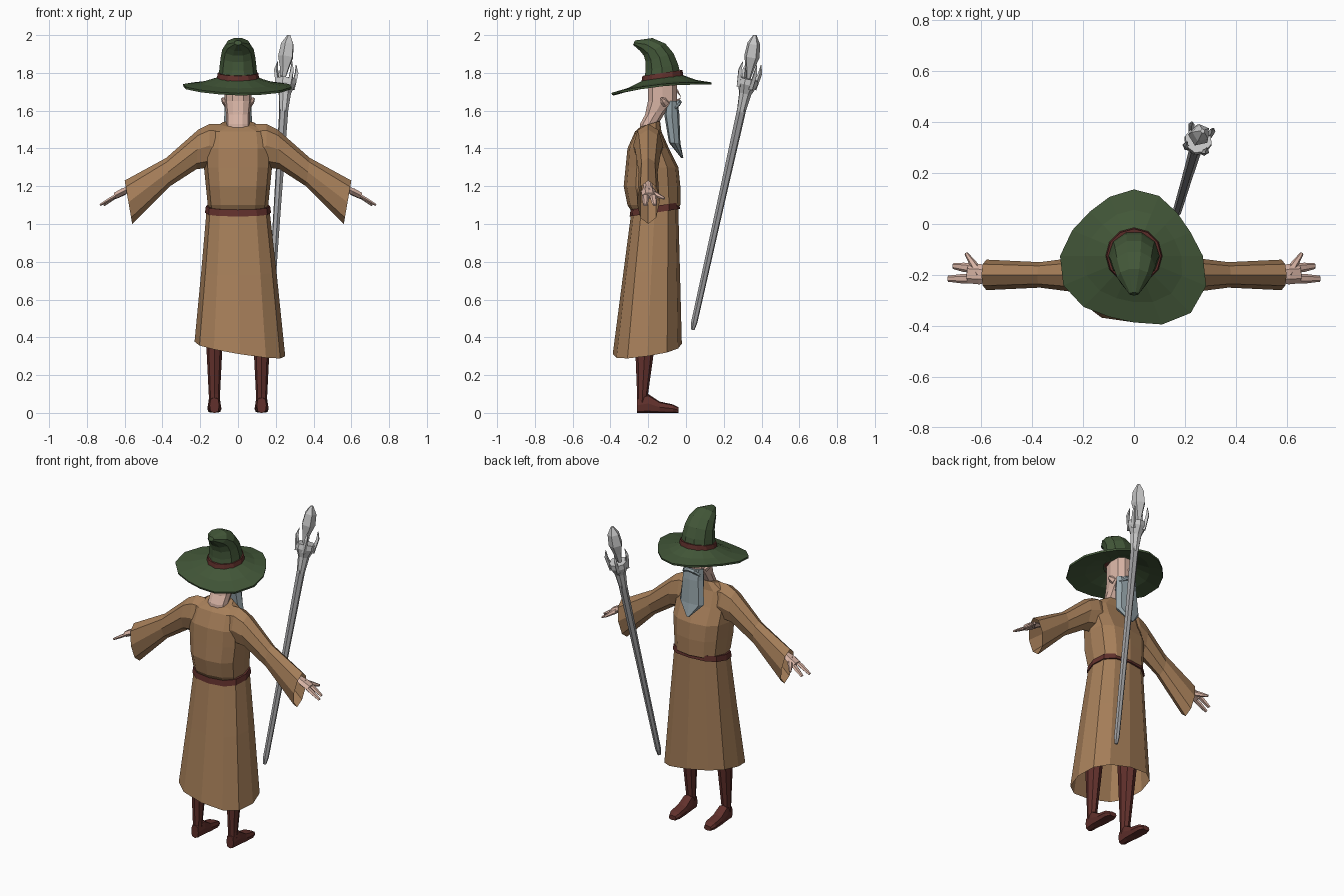
import bpy, bmesh
from math import sin, cos, pi, copysign
from mathutils import Vector

cube = bpy.data.objects.get("Cube")
if cube:
    bpy.data.objects.remove(cube)


def material(name, *rgb):
    mat = bpy.data.materials.new(name)
    mat.use_nodes = True
    mat.diffuse_color = (*rgb, 1)
    shader = mat.node_tree.nodes["Principled BSDF"]
    shader.inputs["Base Color"].default_value = (*rgb, 1)
    shader.inputs["Roughness"].default_value = .9
    return mat


BROWN = material("robe brown", .38, .21, .1)
GREEN = material("hat green", .055, .095, .04)
LEATHER = material("leather red", .12, .03, .025)
SKIN = material("skin", .68, .45, .37)
BEARD = material("beard grey", .31, .38, .41)
STAFF = material("staff grey", .36, .36, .37)
PALE = material("crystal pale grey", .58, .58, .58)


def ring(centre, across, along, sides=8, power=1):
    """Closed section spanned by two vectors; a power below one squares it."""
    centre, across, along = Vector(centre), Vector(across), Vector(along)
    points = []
    for i in range(sides):
        c, s = cos(2 * pi * i / sides), sin(2 * pi * i / sides)
        c, s = copysign(abs(c) ** power, c), copysign(abs(s) ** power, s)
        points.append(centre + across * c + along * s)
    return points


def level(z, y, width, depth, tilt=0, sides=12, power=.8, x=0):
    """Nearly horizontal section; a positive tilt raises its +y edge."""
    along = Vector((0, cos(tilt), sin(tilt))) * depth
    return ring((x, y, z), (width, 0, 0), along, sides, power)


def loft(name, rings, mat, start=True, end=True):
    """Skin equal-sized rings into a flat-shaded object."""
    bm = bmesh.new()
    rows = [[bm.verts.new(point) for point in section] for section in rings]
    for low, high in zip(rows, rows[1:]):
        for i in range(len(low)):
            bm.faces.new((low[i - 1], low[i], high[i], high[i - 1]))
    if start:
        bm.faces.new(rows[0])
    if end:
        bm.faces.new(rows[-1])
    bmesh.ops.recalc_face_normals(bm, faces=bm.faces)
    mesh = bpy.data.meshes.new(name)
    bm.to_mesh(mesh)
    bm.free()
    mesh.materials.append(mat)
    thing = bpy.data.objects.new(name, mesh)
    bpy.context.collection.objects.link(thing)
    return thing


def tube(name, points, radii, mat, sides=6, flat=1):
    """Tube through points; flat squashes its thickness."""
    points = [Vector(point) for point in points]
    ends = zip(points[:1] + points[:-1], points[1:] + points[-1:])
    rings = []
    for point, radius, (before, after) in zip(points, radii, ends):
        heading = (after - before).normalized()
        across = heading.cross(Vector((0, 0, 1))).normalized()
        up = across.cross(heading)
        rings.append(ring(point, across * radius, up * radius * flat, sides))
    return loft(name, rings, mat)


def band(name, z, y, width, depth, height, power):
    """Raised strap around the body or the hat."""
    corners = ((z, .02), (z, 0), (z + height, .005), (z + height, .025))
    loft(name, [level(h, y, width - inset, depth - inset, .15, power=power)
                for h, inset in corners], LEATHER)


# Robe torso, bloused over the belt
loft("robe_torso", [level(*row) for row in (
    (1.07, -.17, .15, .12), (1.1, -.17, .16, .14), (1.2, -.18, .17, .15),
    (1.3, -.18, .18, .14), (1.4, -.2, .18, .11), (1.49, -.2, .17, .07),
    (1.53, -.19, .09, .055, .3))], BROWN)

# Open skirt, flaring evenly to a lopsided hem
skirt = [level(1.09 - .75 * t, -.165 - .04 * t, .165 + .075 * t, .125 + .06 * t,
               .15, x=.01 * t) for t in (0, .45, 1)]
for point in skirt[-1]:
    point.z -= .16 * point.x
loft("robe_skirt", skirt, BROWN, end=False)
band("belt", 1.06, -.165, .175, .135, .035, .8)

for side, s in (("left", 1), ("right", -1)):
    # Draped sleeve: x and z of the top and bottom edges, and half depth
    sections = []
    for top_x, top_z, low_x, low_z, depth in (
            (.09, 1.53, .09, 1.25, .07), (.15, 1.53, .15, 1.3, .08),
            (.21, 1.5, .22, 1.29, .07), (.38, 1.35, .36, 1.2, .05),
            (.6, 1.23, .56, 1, .06)):
        top = Vector((s * top_x, -.2, top_z))
        low = Vector((s * low_x, -.2, low_z))
        sections.append(ring((top + low) / 2, (0, depth, 0), (top - low) / 2))
    loft(side + "_sleeve", sections, BROWN, end=False)

    # Hand with two finger groups and a thumb
    wrist = Vector((s * .56, -.2, 1.195))
    knuckles = Vector((s * .65, -.195, 1.15))
    palm = wrist.lerp(knuckles, .5)
    tube(side + "_palm", (wrist - (knuckles - wrist), wrist, palm, knuckles),
         (.025, .025, .04, .038), SKIN, flat=.5)
    for name, start_y, tip_y, reach in (("index", .02, .03, .06), ("outer", -.02, -.02, .08)):
        base = knuckles + Vector((-s * .02, start_y, .01))
        tip = knuckles + Vector((s * reach, tip_y, -.05))
        tube(f"{side}_{name}_fingers", (base, base.lerp(tip, .5), tip),
             (.019, .018, .012), SKIN, flat=.55)
    tip = knuckles + Vector((s * .01, .08, -.015))
    tube(side + "_thumb", (palm, palm.lerp(tip, .5), tip), (.02, .015, .007), SKIN)

    # Tapering leg and flat-soled foot
    loft(side + "_leg", [level(z, .05 * z - .235, .05 * z + .025, .09 * z + .02,
                               sides=8, power=1, x=s * .125)
                         for z in (.75, .1, .03)], LEATHER)
    loft(side + "_foot", [
        ring((s * .125, y, high / 2), (wide, 0, 0), (0, 0, high / 2), power=.6)
        for y, high, wide in ((-.26, .08, .025), (-.2, .1, .033), (-.14, .06, .036),
                              (-.07, .045, .038), (-.04, .03, .025))], LEATHER)

    # Ear
    lobe = Vector((s * .055, -.11, 1.64))
    point = lobe + Vector((s * .03, -.02, .025))
    tube(side + "_ear", (lobe, lobe.lerp(point, .6), point), (.025, .018, .006), SKIN)

# Neck, head and nose
loft("head", [level(*row, sides=10) for row in (
    (1.47, -.2, .066, .05), (1.53, -.195, .062, .05), (1.59, -.16, .064, .06, .2),
    (1.65, -.125, .072, .08), (1.78, -.125, .072, .08))], SKIN)
tube("nose", ((0, -.05, 1.71), (0, -.025, 1.67), (0, -.05, 1.65)),
     (.008, .016, .01), SKIN)

# Beard and moustache
loft("beard", [level(*row, sides=8) for row in (
    (1.65, -.075, .07, .03), (1.58, -.075, .072, .04),
    (1.43, -.06, .085, .03), (1.35, -.02, .01, .006))], BEARD)
tube("moustache", [(.03 * i, -.035 - .006 * i * i, 1.645 - .008 * i * i)
                   for i in range(-2, 3)], (.006, .014, .013, .014, .006), BEARD)

# Hat brim with a wavy, lopsided outline that droops at the back
inner = level(1.77, -.125, .1, .1, .15, 16, 1)
edge = []
for i in range(len(inner)):
    a = 2 * pi * i / len(inner)
    reach = (.27 - .02 * (sin(a) + sin(3 * a))
             + .01 * (cos(2 * a) - sin(2 * a) - cos(3 * a)))
    rise = .11 * reach * sin(a) + .01 * cos(2 * a)
    edge.append(Vector((reach * cos(a), reach * sin(a) - .125, 1.725 + rise)))
sag = Vector((0, 0, .008))
middle = [near.lerp(far, .5) - sag for near, far in zip(inner, edge)]
brim = loft("hat_brim", [inner, middle, edge], GREEN, False, False)
solid = brim.modifiers.new("thickness", "SOLIDIFY")
solid.thickness = .012
solid.offset = 0

# Hat crown, narrowing and bending backwards
crown = []
for i in range(6):
    t = i / 5
    width = .104 - .03 * t - .055 * t ** 6
    crown.append(level(1.77 + .19 * sin(t * pi / 2), -.125 - .15 * t ** 2.5, width,
                       width * (1 - .3 * t), .15 + t * t, 10, 1))
loft("hat_crown", crown, GREEN)
band("hat_band", 1.77, -.125, .112, .112, .03, 1)

# Leaning staff with a flared cup
foot, head = Vector((.165, .035, .44)), Vector((.25, .32, 1.72))
axis = (head - foot).normalized()
tube("staff_shaft", [foot.lerp(head, t) for t in (0, .03, .5, .92)],
     (.01, .017, .02, .025), STAFF)
tube("staff_cup", [head + axis * h for h in (-.13, -.03, .02, .05)],
     (.024, .034, .056, .054), PALE, 8)

# Prongs around the cup
across = axis.cross(Vector((0, 0, 1))).normalized()
other = axis.cross(across)
for i in range(4):
    a = pi / 4 + i * pi / 2
    out = across * cos(a) + other * sin(a)
    tube(f"staff_prong_{i + 1}", [head + axis * h + out * r for h, r in (
        (0, .045), (.09, .062), (.135, .056))], (.014, .011, .002), PALE, 4)

# Crystal held by the prongs
root, tip = Vector((.24, .33, 1.77)), Vector((.27, .365, 2))
tube("staff_crystal", [root.lerp(tip, t) for t in (0, .25, .5, .8, 1)],
     (.012, .026, .043, .036, .009), PALE, 5)
